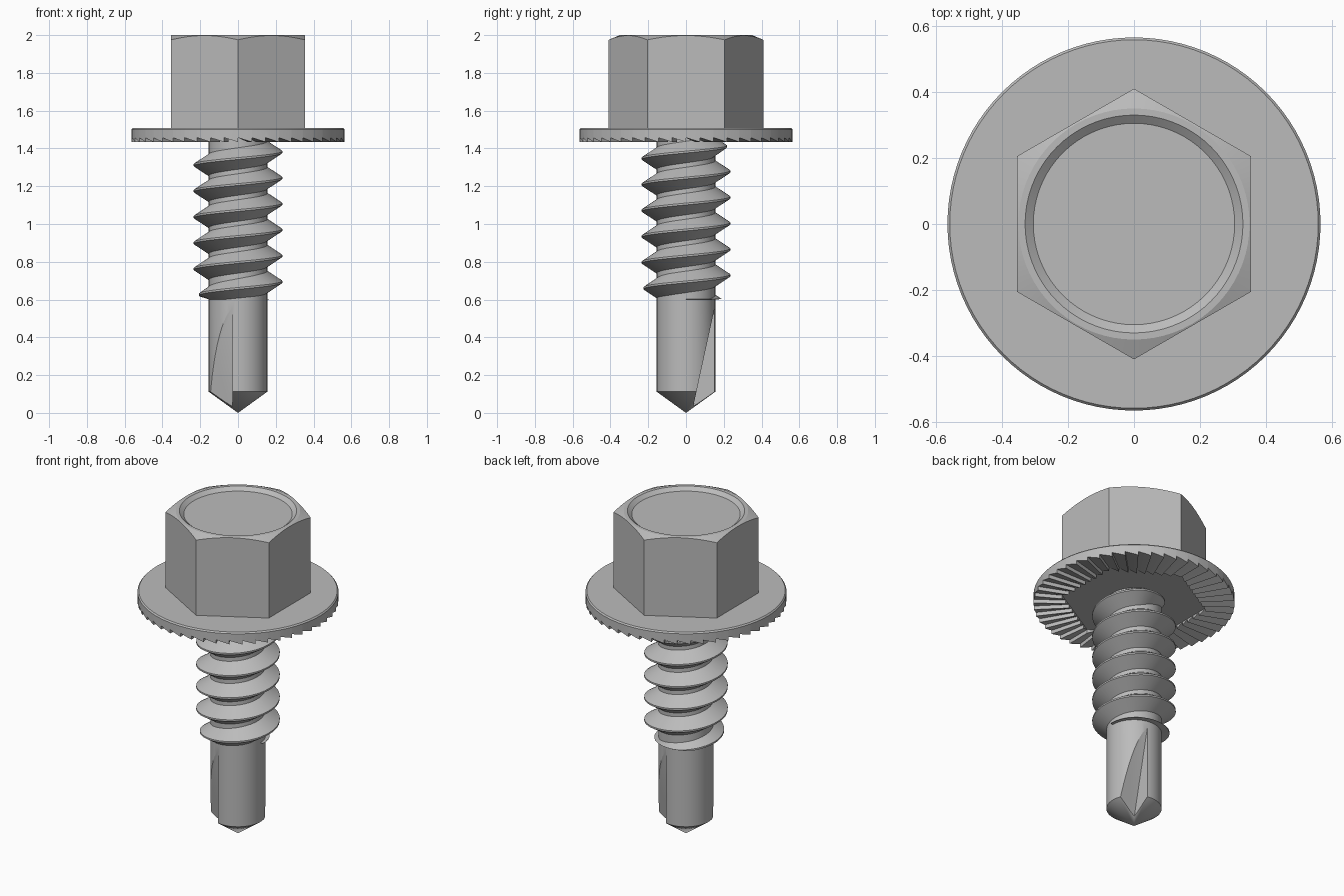
import bpy, bmesh
from math import pi, cos, sin, radians, floor

cube = bpy.data.objects.get("Cube")
if cube:
    bpy.data.objects.remove(cube, do_unlink=True)

steel = bpy.data.materials.new("grey_steel")
steel.use_nodes = True
GREY = (0.5, 0.5, 0.5, 1)
steel.diffuse_color = GREY
for node in steel.node_tree.nodes:
    if node.type == 'BSDF_PRINCIPLED':
        node.inputs["Base Color"].default_value = GREY

APOTHEM = 0.355
CORE = 0.155


def polar(r, a, z):
    return (r * cos(a), r * sin(a), z)


def hex_radius(a):
    """Distance from the axis to the hexagon side at angle a."""
    sector = pi / 3
    return APOTHEM / cos(a - sector * floor(a / sector + 0.5))


def loft(name, columns, ring=True, caps=False, smooth=20):
    """Skin a list of equally long point columns into one closed surface."""
    bm = bmesh.new()
    grid = [[bm.verts.new(p) for p in col] for col in columns]
    pairs = list(zip(grid, grid[1:]))
    if ring:
        pairs.append((grid[-1], grid[0]))
    for a, b in pairs:
        for i in range(len(a) - 1):
            bm.faces.new((a[i], b[i], b[i + 1], a[i + 1]))
    if caps:
        bm.faces.new(grid[0])
        bm.faces.new(grid[-1])
    bmesh.ops.remove_doubles(bm, verts=bm.verts, dist=0.0001)
    bmesh.ops.recalc_face_normals(bm, faces=bm.faces)
    mesh = bpy.data.meshes.new(name)
    bm.to_mesh(mesh)
    bm.free()
    mesh.materials.append(steel)
    obj = bpy.data.objects.new(name, mesh)
    bpy.context.collection.objects.link(obj)
    if smooth:
        shade(obj, smooth)
    return obj


def shade(obj, angle):
    bpy.ops.object.select_all(action='DESELECT')
    obj.select_set(True)
    bpy.context.view_layer.objects.active = obj
    bpy.ops.object.shade_smooth_by_angle(angle=radians(angle))


# Hexagon head with chamfered corners and a shallow round recess on top
columns = []
for i in range(72):
    a = 2 * pi * i / 72
    r = hex_radius(a)
    columns.append([(0, 0, 1.49), polar(r, a, 1.49),
                    polar(r, a, 2 - (r - 0.35) * 0.42),
                    polar(0.35, a, 2), polar(0.33, a, 2),
                    polar(0.305, a, 1.98), (0, 0, 1.98)])
loft("hex_head", columns)

# Washer flange with radial saw teeth underneath, around a flat hexagon
TEETH = 48
HIGH, LOW = 1.457, 1.434
columns = []
for i in range(TEETH):
    for t in (0, 0.5, 1):
        a = 2 * pi * (i + t) / TEETH
        z = HIGH + (LOW - HIGH) * t
        r = hex_radius(a)
        columns.append([(0, 0, 1.508), polar(0.558, a, 1.508),
                        polar(0.565, a, 1.5), polar(0.565, a, z),
                        polar(r, a, z), polar(r, a, HIGH), (0, 0, HIGH)])
loft("serrated_flange", columns)

# Shank with the drill point
profile = [(0, 1.47), (CORE, 1.47), (CORE, 0.6), (CORE, 0.112), (0, 0)]
shank = loft("drill_shank", [[polar(r, 2 * pi * i / 64, z) for r, z in profile]
                             for i in range(64)], smooth=0)

# Two opposite flutes cut into the drill point
wedge = [(0.009, -0.1), (0.194, 0.75), (0.5, 0.75), (0.5, -0.1)]
for side in (1, -1):
    cutter = loft("flute_cutter", [[(side * x, side * y, z) for y, z in wedge + wedge[:1]]
                                   for x in (0.03, 0.4)], ring=False, smooth=0)
    # Close both ends of the wedge
    bm = bmesh.new()
    bm.from_mesh(cutter.data)
    bmesh.ops.holes_fill(bm, edges=bm.edges, sides=0)
    bmesh.ops.recalc_face_normals(bm, faces=bm.faces)
    bm.to_mesh(cutter.data)
    bm.free()
    cutter.hide_render = True
    cut = shank.modifiers.new("flute", 'BOOLEAN')
    cut.operation = 'DIFFERENCE'
    cut.solver = 'EXACT'
    cut.object = cutter
    bpy.context.view_layer.objects.active = shank
    bpy.ops.object.modifier_apply(modifier=cut.name)
    bpy.data.objects.remove(cutter, do_unlink=True)
shade(shank, 20)

# Right-handed thread, fading out at both ends
PITCH, STEPS, TURNS = 0.1375, 48, 6.4
columns = []
for i in range(int(STEPS * TURNS) + 1):
    turn = i / STEPS
    a = 2 * pi * turn
    z = 0.556 + PITCH * turn
    fade = min(1, 0.2 + turn * 0.9, 0.1 + (TURNS - turn) * 4)
    crest = CORE + 0.08 * fade
    half = 0.012 + 0.045 * fade
    section = [(CORE - 0.02, -half), (CORE, -half), (crest, -0.005),
               (crest, 0.005), (CORE, half), (CORE - 0.02, half)]
    columns.append([polar(r, a, max(z + dz, 0.6 + 0.001 * k))
                    for k, (r, dz) in enumerate(section)])
loft("thread", columns, ring=False, caps=True, smooth=25)
